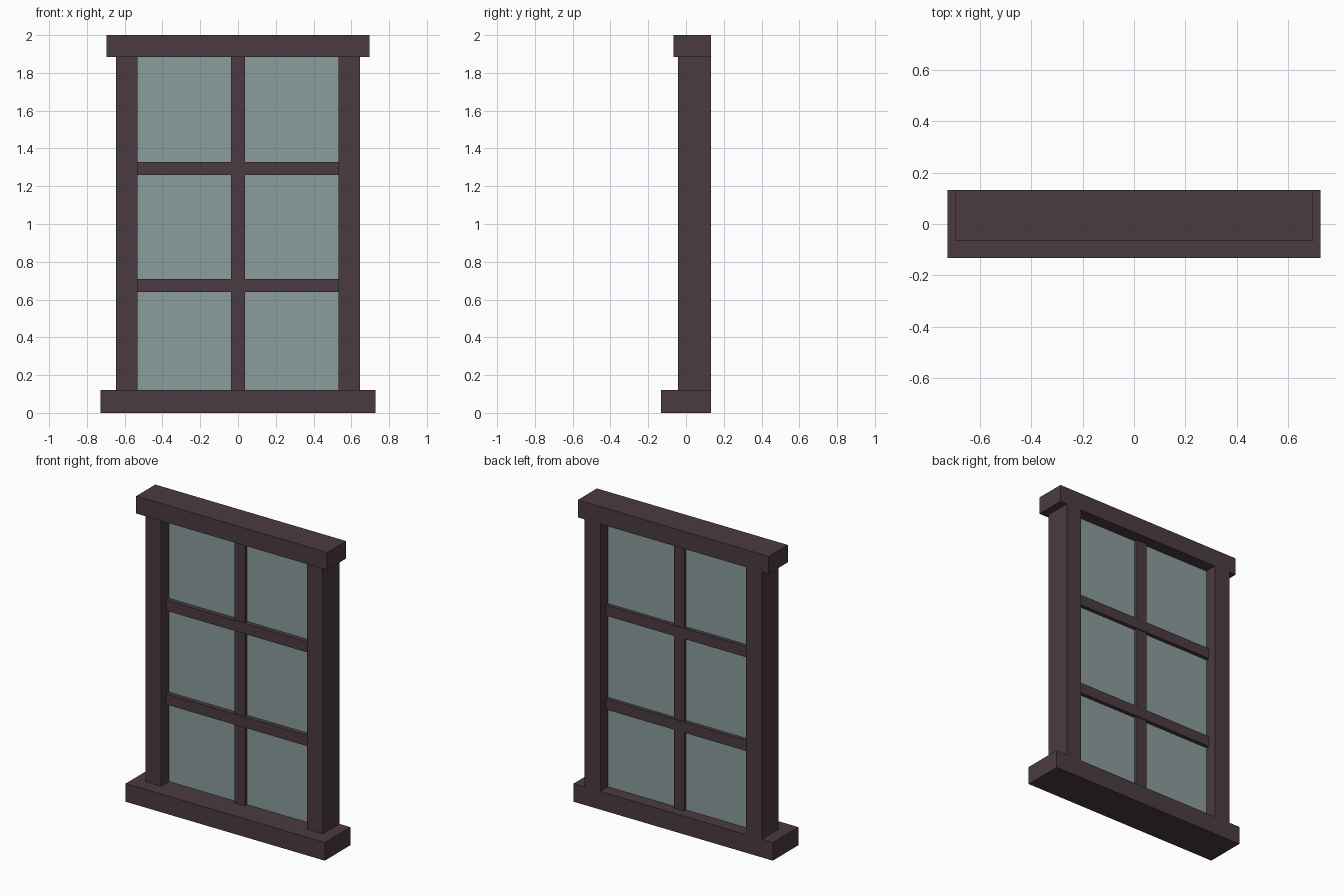
import bpy

if "Cube" in bpy.data.objects:
    bpy.data.objects.remove(bpy.data.objects["Cube"])


def material(name, rgb):
    """Flat colour from 8-bit sRGB values."""
    lin = [((c / 255 + 0.055) / 1.055) ** 2.4 for c in rgb]
    m = bpy.data.materials.new(name)
    m.diffuse_color = (*lin, 1)
    m.use_nodes = True
    m.node_tree.nodes["Principled BSDF"].inputs["Base Color"].default_value = m.diffuse_color
    return m


wood = material("dark wood", (75, 59, 64))
pane = material("grey green glass", (139, 156, 158))


def box(name, x, y, z, mat):
    """Box from (min, max) ranges on each axis."""
    bpy.ops.mesh.primitive_cube_add(size=1)
    o = bpy.context.object
    o.name = name
    for v in o.data.vertices:
        v.co = [r[0] if c < 0 else r[1] for c, r in zip(v.co, (x, y, z))]
    o.data.materials.append(mat)
    return o


BACK = 0.133
LOW, HIGH = 0.12, 1.885     # opening between sill and lintel
INNER = 0.532               # half width of opening

# Sill and lintel
box("sill", (-0.727, 0.727), (-BACK, BACK), (0, LOW), wood)
box("lintel", (-0.697, 0.697), (-0.066, BACK), (HIGH, 2), wood)

# Side posts
for side, x in (("left", (-0.647, -INNER)), ("right", (INNER, 0.647))):
    box(side + "_post", x, (-0.042, BACK), (LOW, HIGH), wood)

# Glazing bars: the horizontal ones stand slightly proud of the vertical one
box("vertical_bar", (-0.038, 0.038), (0.017, 0.072), (LOW, HIGH), wood)
for side, z in (("lower", 0.675), ("upper", 1.294)):
    box(side + "_bar", (-INNER, INNER), (0.01, 0.077), (z - 0.035, z + 0.035), wood)

# Glass
box("glass", (-INNER, INNER), (0.04, 0.052), (LOW, HIGH), pane)
